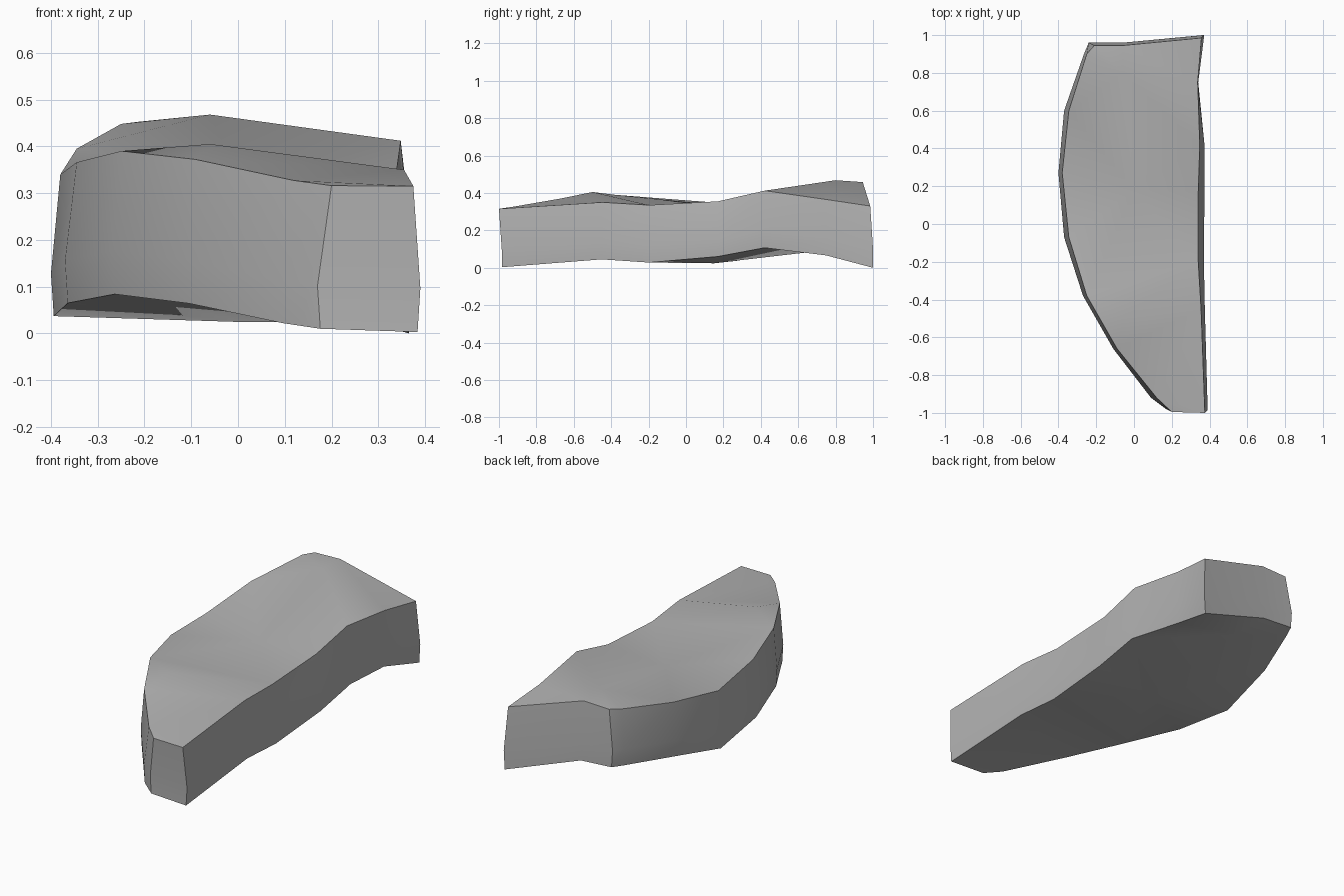
import bpy
import bmesh
import math
from mathutils import Vector
from mathutils.geometry import delaunay_2d_cdt

default_cube = bpy.data.objects.get("Cube")
if default_cube:
    bpy.data.objects.remove(default_cube, do_unlink=True)

# Footprint, counter-clockwise: x, y, base height, rim height, sideways lean of the rim
OUTLINE = [
    (.39, -.985, .003, .315, -.015),
    (.375, -.45, .045, .35, -.02),
    (.37, -.2, .028, .335, -.03),
    (.373, .17, .06, .355, -.033),
    (.373, .42, .107, .412, -.025),
    (.34, .75, .066, .365, -.003),
    (.372, 1, 0, .33, -.015),
    (-.06, .96, .145, .458, 0),
    (-.24, .96, .157, .453, .03),
    (-.265, .9, .15, .448, .015),
    (-.37, .6, .114, .395, .025),
    (-.4, .27, .037, .34, .02),
    (-.37, -.07, .065, .366, .025),
    (-.27, -.38, .084, .39, .02),
    (-.11, -.66, .064, .372, .02),
    (.09, -.92, .022, .327, .03),
    (.17, -.98, .01, .316, .03),
]
# Peaks and valley of the upper surface, and relief of the underside
TOP_POINTS = [(-.06, -.5, .405), (0, .18, .332), (-.06, .8, .468)]
BASE_POINTS = [(.02, .15, .024), (0, .8, .1)]
# Crease lines as (inner point, outline point)
TOP_CREASES = [(0, 1), (1, 2), (1, 3), (1, 11), (2, 4), (2, 7), (0, 13)]
BASE_CREASES = [(0, 2), (0, 11), (1, 5), (1, 7)]


def cap_surface(bm, ring, points, creases, flip):
    """Span a ring with triangles that pass through inner points and creases."""
    count = len(ring)
    verts = ring + [bm.verts.new(p) for p in points]
    edges = [(i, (i + 1) % count) for i in range(count)]
    edges += [(count + inner, outer) for inner, outer in creases]
    flat = [Vector((v.co.x, v.co.y)) for v in verts]
    result = delaunay_2d_cdt(flat, edges, [list(range(count))], 1, 1e-5)
    faces, origins = result[2], result[3]
    for face in faces:
        corners = [verts[origins[i][0]] for i in face]
        if flip:
            corners.reverse()
        bm.faces.new(corners)


def build_slab():
    bm = bmesh.new()
    base, belly, rim = [], [], []
    for x, y, low, high, lean in OUTLINE:
        end_shift = -.015 if abs(y) > .95 else 0
        inward = math.copysign(.006, lean)
        belly_height = low + (high - low) * .3
        base.append(bm.verts.new((x + inward, y, low)))
        belly.append(bm.verts.new((x, y, belly_height)))
        rim.append(bm.verts.new((x + lean, y + end_shift, high)))

    # Walls between the three rings
    count = len(rim)
    for lower, upper in ((base, belly), (belly, rim)):
        for i in range(count):
            j = (i + 1) % count
            bm.faces.new((lower[i], lower[j], upper[j], upper[i]))

    # Upper surface and underside
    cap_surface(bm, rim, TOP_POINTS, TOP_CREASES, False)
    cap_surface(bm, base, BASE_POINTS, BASE_CREASES, True)
    bmesh.ops.recalc_face_normals(bm, faces=bm.faces)

    mesh = bpy.data.meshes.new("stone_slab")
    bm.to_mesh(mesh)
    bm.free()
    slab = bpy.data.objects.new("stone_slab", mesh)
    bpy.context.collection.objects.link(slab)
    return slab


def make_material(name, colour):
    material = bpy.data.materials.new(name)
    material.use_nodes = True
    material.diffuse_color = colour
    shader = material.node_tree.nodes["Principled BSDF"]
    shader.inputs["Base Color"].default_value = colour
    return material


slab = build_slab()
slab.data.materials.append(make_material("stone_grey", (.45, .45, .45, 1)))

# Soft shading across the gentle bends, sharp at the rims
bpy.ops.object.select_all(action="DESELECT")
slab.select_set(True)
bpy.context.view_layer.objects.active = slab
bpy.ops.object.shade_smooth_by_angle(angle=math.radians(35))
